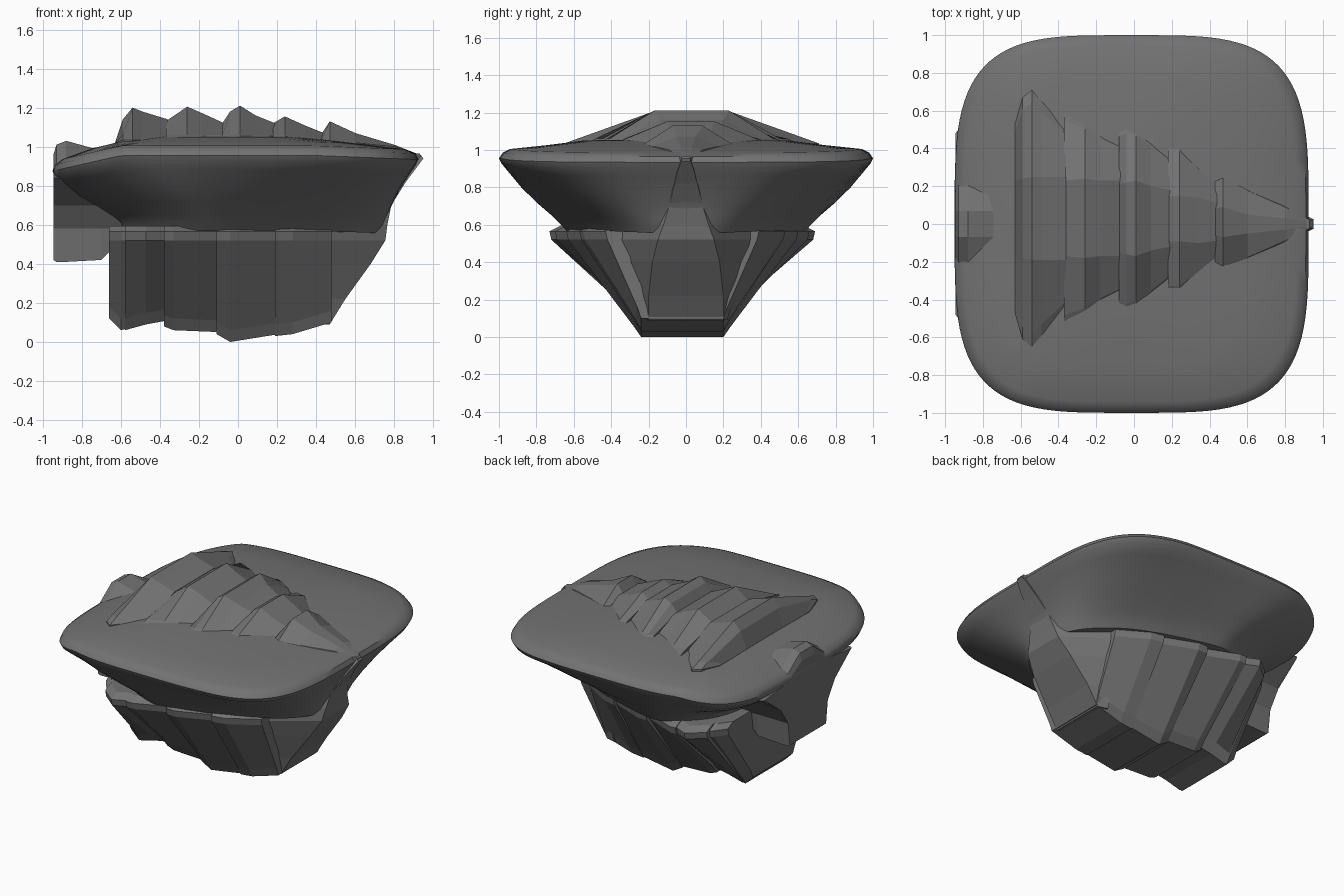
import bpy, bmesh, math

stone = bpy.data.materials.new("dark_stone")
stone.diffuse_color = (0.17, 0.17, 0.17, 1)


def loft(name, rings, smooth=None):
    """Skin a list of equal-length closed rings and cap both ends."""
    bm = bmesh.new()
    vr = [[bm.verts.new(p) for p in ring] for ring in rings]
    n = len(rings[0])
    for a, b in zip(vr, vr[1:]):
        for i in range(n):
            j = (i + 1) % n
            bm.faces.new((a[i], a[j], b[j], b[i]))
    bm.faces.new(vr[0])
    bm.faces.new(vr[-1])
    bmesh.ops.recalc_face_normals(bm, faces=bm.faces)
    me = bpy.data.meshes.new(name)
    bm.to_mesh(me)
    bm.free()
    ob = bpy.data.objects.new(name, me)
    bpy.context.collection.objects.link(ob)
    me.materials.append(stone)
    if smooth:
        bpy.ops.object.select_all(action='DESELECT')
        ob.select_set(True)
        bpy.context.view_layer.objects.active = ob
        bpy.ops.object.shade_smooth_by_angle(angle=math.radians(smooth))
    return ob


def mirrored(x, half, shift=0.0):
    """Closed y-z section at x from its half profile, optionally off-centre."""
    return ([(x, y + shift, z) for y, z in half]
            + [(x, shift - y, z) for y, z in reversed(half)])


def hull_ring(z, x0, x1, w, n, taper):
    """Rounded-square level, narrowed toward the bow, drooping at both ends."""
    pts = []
    for i in range(96):
        a = 2 * math.pi * i / 96
        c, s = math.cos(a), math.sin(a)
        u = math.copysign(abs(c) ** (2 / n), c)
        v = math.copysign(abs(s) ** (2 / n), s)
        x = (x0 + x1) / 2 + u * (x1 - x0) / 2
        y = w * v * (1 - taper * max(0, u + 0.4) * 0.6)
        droop = 0.08 * max(0, (-0.6 - x) / 0.35) + 0.02 * max(0, (x - 0.4) / 0.5)
        pts.append((x, y, z - droop))
    return pts


# Flared upper hull with wide brim and gently domed deck
levels = [
    (0.57, -0.60, 0.73, 0.66, 2.8, 0.50),
    (0.61, -0.61, 0.75, 0.70, 2.8, 0.48),
    (0.65, -0.65, 0.76, 0.74, 2.8, 0.40),
    (0.72, -0.73, 0.79, 0.82, 2.9, 0.28),
    (0.80, -0.83, 0.83, 0.895, 3.2, 0.16),
    (0.88, -0.91, 0.88, 0.955, 3.5, 0.06),
    (0.925, -0.94, 0.91, 0.985, 3.8, 0.0),
    (0.955, -0.95, 0.925, 1.00, 3.8, 0.0),
    (0.985, -0.94, 0.91, 0.98, 3.8, 0.0),
    (1.005, -0.90, 0.86, 0.94, 3.8, 0.0),
    (1.025, -0.75, 0.62, 0.75, 3.4, 0.0),
    (1.05, -0.50, 0.33, 0.55, 2.5, 0.0),
    (1.06, -0.20, 0.10, 0.20, 2.0, 0.0),
]
loft("upper_hull", [hull_ring(*l) for l in levels], 40)


# Overlapping lower hull ribs: each lists x, ledge half width, keel height
def rib_section(x, w, keel):
    return mirrored(x, [(w - 0.06, 0.595), (w, 0.565), (w - 0.01, 0.52),
                        (0.20 + 0.1 * w, keel + 0.06), (0.22, keel)], -0.02)


ribs = [
    [(-0.66, 0.50, 0.12), (-0.60, 0.58, 0.06), (-0.56, 0.60, 0.07)],
    [(-0.58, 0.62, 0.06), (-0.47, 0.71, 0.09), (-0.36, 0.66, 0.11)],
    [(-0.38, 0.68, 0.08), (-0.33, 0.68, 0.06), (-0.09, 0.58, 0.05)],
    [(-0.11, 0.62, 0.04), (-0.04, 0.62, 0.00), (0.21, 0.52, 0.04)],
    [(0.19, 0.55, 0.03), (0.28, 0.53, 0.04), (0.48, 0.41, 0.10)],
]
for i, rib in enumerate(ribs):
    loft(f"lower_rib_{i + 1}", [rib_section(*r) for r in rib])

# Bow spine: height, front x, front half width, rear half width
spine = [
    (0.09, 0.47, 0.20, 0.22), (0.22, 0.55, 0.20, 0.26), (0.40, 0.68, 0.18, 0.34),
    (0.52, 0.755, 0.15, 0.40), (0.60, 0.765, 0.12, 0.40), (0.70, 0.785, 0.09, 0.34),
    (0.82, 0.86, 0.06, 0.24), (0.90, 0.92, 0.04, 0.12), (0.94, 0.95, 0.025, 0.08),
    (0.965, 0.93, 0.02, 0.06),
]
loft("bow_spine", [[(0.40, -b, z), (x, -f, z), (x, f, z), (0.40, b, z)]
                   for z, x, f, b in spine])

# Stern fin flaring into the brim: x, crest shoulder and top, keel, flare half width
fin = [
    (-0.945, 0.88, 0.96, 0.42, 0.48), (-0.93, 0.91, 1.01, 0.41, 0.50),
    (-0.88, 0.94, 1.03, 0.41, 0.50), (-0.70, 0.95, 0.98, 0.42, 0.50),
    (-0.64, 0.95, 1.00, 0.48, 0.50), (-0.55, 0.97, 1.03, 0.54, 0.50),
]
loft("stern_fin", [mirrored(x, [(0.07, t), (0.21, s), (0.22, 0.87), (f, 0.84),
                                (0.30, 0.70), (0.22, 0.58), (0.20, b)])
                   for x, s, t, b, f in fin])

# Stepped deck ridges: each lists x, base half width, crest half width, crest height
ridges = [
    [(-0.63, 0.50, 0.20, 1.02), (-0.59, 0.64, 0.21, 1.14), (-0.54, 0.68, 0.22, 1.20),
     (-0.49, 0.62, 0.22, 1.18), (-0.36, 0.48, 0.22, 1.14)],
    [(-0.37, 0.57, 0.20, 1.13), (-0.26, 0.52, 0.21, 1.205), (-0.18, 0.46, 0.20, 1.17),
     (-0.07, 0.40, 0.20, 1.12)],
    [(-0.08, 0.48, 0.18, 1.12), (-0.04, 0.50, 0.19, 1.18), (0.01, 0.48, 0.20, 1.21),
     (0.09, 0.42, 0.17, 1.16), (0.19, 0.33, 0.15, 1.12)],
    [(0.18, 0.40, 0.12, 1.12), (0.24, 0.40, 0.12, 1.155), (0.34, 0.30, 0.12, 1.11),
     (0.44, 0.20, 0.10, 1.07)],
    [(0.43, 0.24, 0.07, 1.07), (0.47, 0.26, 0.08, 1.13), (0.60, 0.20, 0.05, 1.07),
     (0.80, 0.10, 0.03, 1.01), (0.94, 0.02, 0.01, 0.955)],
]
for i, ridge in enumerate(ridges):
    rings = []
    for x, w, c, t in ridge:
        base = 1.035 - 0.10 * max(0, x - 0.2)
        shift = 0.03 * max(0, min(1, (0.6 - x) / 0.4))
        rings.append(mirrored(x, [(c, t), (w * 0.85 + c * 0.15, min(t, base + 0.025)),
                                  (w, min(t, base)), (w, 0.93)], shift))
    loft(f"deck_ridge_{i + 1}", rings)
